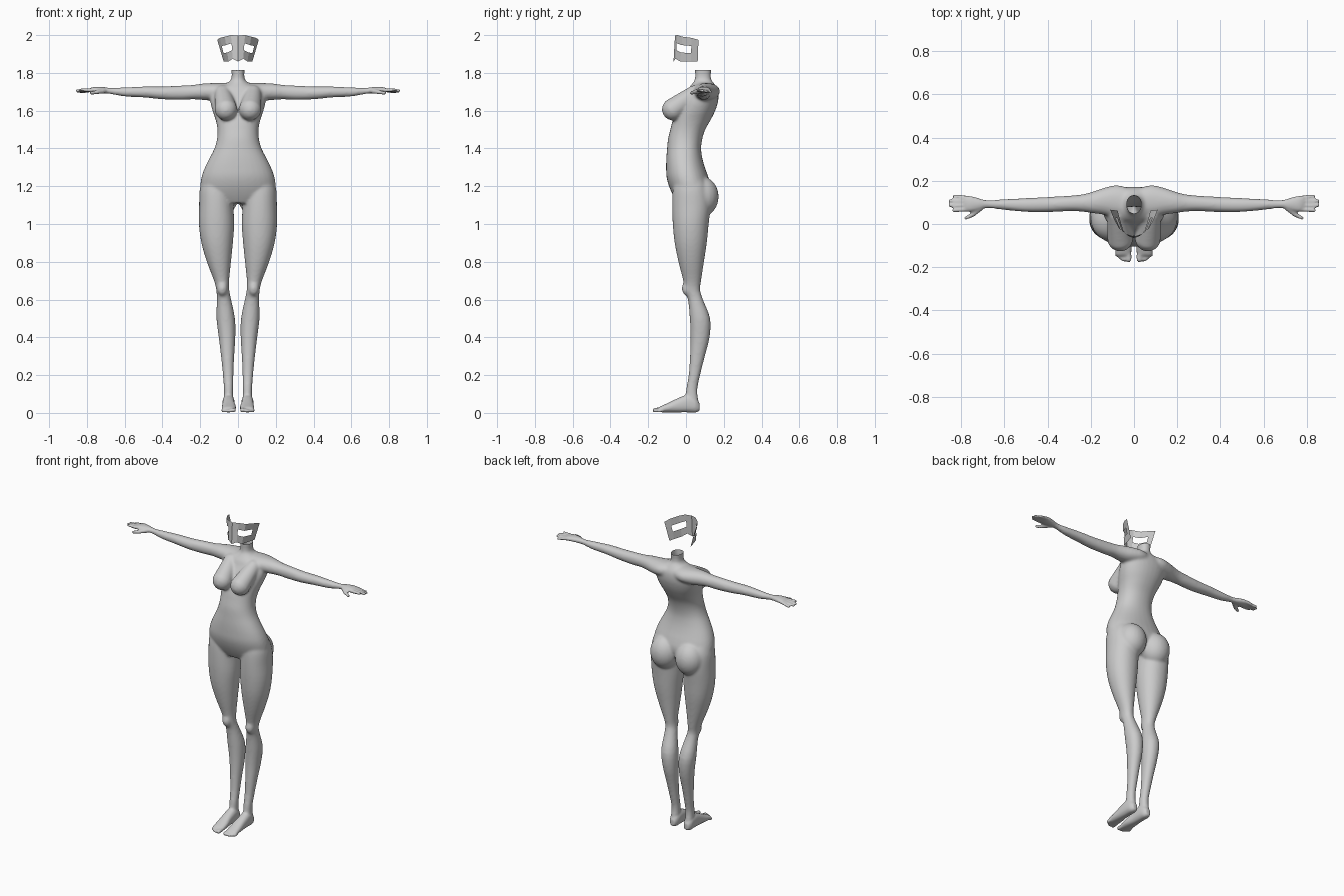
import bpy, bmesh, math
from mathutils import Vector

if "Cube" in bpy.data.objects:
    bpy.data.objects.remove(bpy.data.objects["Cube"])

grey = bpy.data.materials.new("plain grey")
grey.diffuse_color = (0.6, 0.6, 0.6, 1)
grey.use_nodes = True
grey.node_tree.nodes["Principled BSDF"].inputs["Base Color"].default_value = grey.diffuse_color

verts, faces = [], []


def skin(rings, side=1):
    """Closed tube through rings of equal size."""
    base, n = len(verts), len(rings[0])
    for ring in rings:
        verts.extend((x*side, y, z) for x, y, z in ring)
    new = [list(range(base, base+n))[::-1], list(range(len(verts)-n, len(verts)))]
    for r in range(len(rings) - 1):
        a = base + r*n
        new += [[a+k, a+(k+1) % n, a+n+(k+1) % n, a+n+k] for k in range(n)]
    faces.extend(f[::side] for f in new)


def catmull(a, b, c, d, t):
    return [0.5 * (2*q + (r-p)*t + (2*p-5*q+4*r-s)*t*t + (3*q-p-3*r+s)*t**3)
            for p, q, r, s in zip(a, b, c, d)]


def loft(axis, rows, power=2.0, side=1, n=32, sub=3):
    """Rows are (position, centre u, centre v, radius u, radius v)."""
    path = []
    for i in range(len(rows) - 1):
        a, d = rows[max(i-1, 0)], rows[min(i+2, len(rows)-1)]
        path += [catmull(a, rows[i], rows[i+1], d, k/sub) for k in range(sub)]
    path.append(rows[-1])
    rings = []
    for p, cu, cv, ru, rv in path:
        ring = []
        for k in range(n):
            c, s = math.cos(2*math.pi*k/n), math.sin(2*math.pi*k/n)
            u = cu + ru * math.copysign(abs(c)**(2/power), c)
            v = cv + rv * math.copysign(abs(s)**(2/power), s)
            ring.append({'x': (p, u, v), 'y': (u, p, v), 'z': (u, v, p)}[axis])
        rings.append(ring[::-1] if axis == 'y' else ring)
    if rows[0][0] > rows[-1][0]:
        rings.reverse()
    skin(rings, side)


def capsule(p, q, rp, rq, side=1, n=14):
    """Tapered limb with round ends between two points."""
    p, q = Vector(p), Vector(q)
    d = (q - p).normalized()
    u = d.orthogonal().normalized()
    w = d.cross(u)
    rings = []
    for centre, r, angles in ((p, rp, (-85, -60, -35, -12, 5)), (q, rq, (5, 12, 35, 60, 85))):
        for deg in angles:
            c, h = math.cos(math.radians(deg)) * r, math.sin(math.radians(deg)) * r
            rings.append([centre + d*h + (u*math.cos(2*math.pi*k/n) + w*math.sin(2*math.pi*k/n))*c
                          for k in range(n)])
    skin(rings, side)


def ball(c, r, side=1):
    angles = [math.radians(a) for a in range(-84, 85, 12)]
    skin([[(c[0] + r[0]*math.cos(a)*math.cos(2*math.pi*k/24),
            c[1] + r[1]*math.cos(a)*math.sin(2*math.pi*k/24),
            c[2] + r[2]*math.sin(a)) for k in range(24)] for a in angles], side)


# Torso and neck: z, front y, back y, half width
torso = [(1.11, -.045, .09, .13), (1.15, -.068, .12, .195), (1.2, -.09, .13, .2),
         (1.25, -.103, .118, .193), (1.3, -.105, .1, .175), (1.35, -.104, .086, .15),
         (1.4, -.1, .08, .125), (1.45, -.095, .086, .111), (1.5, -.083, .102, .109),
         (1.55, -.07, .13, .118), (1.6, -.048, .155, .135), (1.65, -.025, .17, .147),
         (1.69, 0, .172, .145), (1.72, .015, .165, .12), (1.745, .035, .148, .06),
         (1.77, .048, .132, .035), (1.825, .048, .134, .035)]
loft('z', [(z, 0, (f+b)/2, w, (b-f)/2) for z, f, b, w in torso], 2.2)

# Legs: z, inner x, outer x, front y, back y
leg = [(.04, .025, .077, .0, .068), (.12, .025, .075, .0, .06), (.2, .024, .08, .014, .075),
       (.3, .02, .09, .021, .1), (.4, .014, .102, .024, .125), (.5, .016, .114, .02, .128),
       (.6, .036, .112, .01, .09), (.65, .046, .115, -.01, .075), (.7, .047, .127, -.015, .08),
       (.8, .037, .165, -.04, .095), (.9, .027, .194, -.06, .11), (1.0, .02, .207, -.07, .12),
       (1.1, .025, .206, -.073, .13), (1.18, .03, .203, -.07, .12), (1.23, .04, .19, -.06, .1)]
# Arms: x, centre y, centre z, half depth, half height
arm = [(.02, .095, 1.705, .07, .045), (.08, .105, 1.702, .075, .045), (.14, .105, 1.7, .062, .046),
       (.19, .1, 1.7, .05, .043), (.24, .097, 1.698, .04, .038), (.3, .095, 1.695, .036, .038),
       (.4, .09, 1.694, .035, .034), (.5, .088, 1.699, .032, .029), (.6, .09, 1.699, .025, .024),
       (.68, .092, 1.705, .018, .016), (.72, .092, 1.709, .028, .017),
       (.76, .093, 1.71, .037, .016), (.785, .094, 1.708, .037, .011)]
# Feet: y, centre x, centre z, half width, half height
foot = [(.072, .05, .03, .015, .02), (.05, .05, .042, .028, .04), (.01, .05, .05, .032, .047),
        (-.04, .05, .041, .033, .038), (-.09, .048, .029, .037, .026),
        (-.13, .049, .02, .037, .017), (-.145, .049, .017, .035, .013)]
# Fingers (root y, tip x, tip y, tip z) and toes (x, tip y, radius)
fingers = [(.123, .832, .128, 1.698), (.104, .852, .107, 1.702),
           (.085, .853, .085, 1.706), (.066, .835, .063, 1.71)]
toes = [(.024, -.165, .0125), (.043, -.167, .009), (.056, -.161, .0085),
        (.068, -.153, .008), (.08, -.143, .008)]

for s in (1, -1):
    loft('z', [(z, (i+o)/2, (f+b)/2, (o-i)/2, (b-f)/2) for z, i, o, f, b in leg], 2.1, s)
    loft('x', arm, 2.1, s)
    loft('y', foot[::-1], 2.4, s)
    ball((.09, .085, 1.145), (.09, .088, .105), s)                           # buttock
    ball((.083, .004, .66), (.028, .026, .04), s)                            # kneecap
    capsule((.08, .045, 1.69), (.064, -.068, 1.607), .045, .06, s, 28)       # breast
    for y0, x1, y1, z1 in fingers:
        capsule((.775, y0, 1.708), (x1, y1, z1), .0095, .008, s)
    capsule((.71, .075, 1.705), (.745, .044, 1.698), .014, .011, s)          # thumb
    capsule((.745, .044, 1.698), (.778, .028, 1.694), .011, .0085, s)
    for x, y, r in toes:
        capsule((x, -.125, r + .006), (x, y, r + .002), r, r, s)

mesh = bpy.data.meshes.new("body")
mesh.from_pydata(verts, [], faces)
body = bpy.data.objects.new("body", mesh)
bpy.context.collection.objects.link(body)
bpy.context.view_layer.objects.active = body
body.select_set(True)

# Fuse the parts into one skin
fuse = body.modifiers.new("fuse", 'REMESH')
fuse.mode = 'VOXEL'
fuse.voxel_size = 0.007
bpy.ops.object.modifier_apply(modifier=fuse.name)

# Soften the joins but keep hands and feet crisp
soft = body.vertex_groups.new(name="soft")
soft.add([v.index for v in body.data.vertices
          if abs(v.co.x) < .68 and .09 < v.co.z < 1.8], 1.0, 'REPLACE')
for group, times in (("soft", 10), ("", 1)):
    smooth = body.modifiers.new("soften", 'SMOOTH')
    smooth.factor = .5
    smooth.iterations = times
    smooth.vertex_group = group
    bpy.ops.object.modifier_apply(modifier=smooth.name)

# Open the neck
bm = bmesh.new()
bm.from_mesh(body.data)
top = [f for f in bm.faces if all(v.co.z > 1.812 for v in f.verts)]
bmesh.ops.delete(bm, geom=top, context='FACES')
for f in bm.faces:
    f.smooth = True
bm.to_mesh(body.data)
bm.free()
body.data.materials.clear()
body.data.materials.append(grey)

# Face mask: bent sheet with eye openings, columns from nose to temple
upper = [(0, -.058, 1.998), (.037, -.046, 2.0), (.07, -.02, 1.992), (.096, .03, 1.985), (.11, .066, 1.975)]
lower = [(0, -.066, 1.86), (.028, -.055, 1.875), (.05, -.03, 1.86), (.066, .025, 1.86), (.076, .062, 1.86)]
bm = bmesh.new()
for s in (1, -1):
    grid = [[bm.verts.new(Vector(l).lerp(Vector(u), t)) for l, u in zip(lower, upper)]
            for t in (0, .36, .66, 1)]
    for row in grid:
        for v in row:
            v.co.x *= s
    for r in range(3):
        for c in range(4):
            if r == 1 and c in (1, 2):
                continue                                        # eye opening
            q = [grid[r][c], grid[r][c+1], grid[r+1][c+1], grid[r+1][c]]
            bm.faces.new(q if s > 0 else q[::-1])
bmesh.ops.remove_doubles(bm, verts=bm.verts[:], dist=1e-5)
mesh = bpy.data.meshes.new("face_mask")
bm.to_mesh(mesh)
bm.free()
mesh.materials.append(grey)
bpy.context.collection.objects.link(bpy.data.objects.new("face_mask", mesh))
